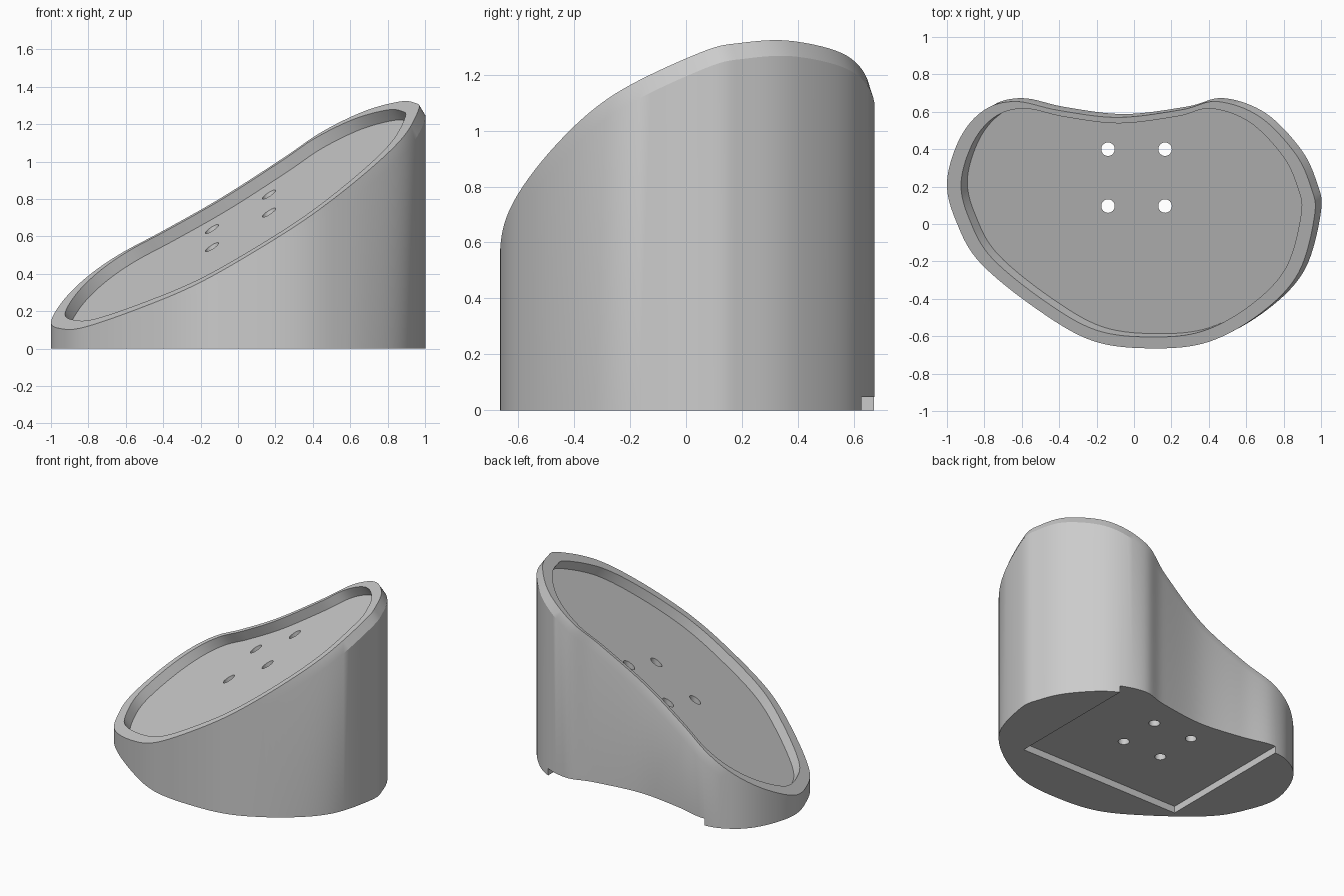
import bpy, bmesh
from mathutils import Vector

cube = bpy.data.objects.get("Cube")
if cube:
    bpy.data.objects.remove(cube, do_unlink=True)

# Tilted top plane, and the step from the tray floor up to the rim along its normal
SLOPE = Vector((0.605, 0.32))
RIM_Z = 0.678
LIP = Vector((-0.605, -0.32, 1)) * 0.056
PER_CURVE = 8


def on_plane(p):
    return Vector((p.x, p.y, RIM_Z + SLOPE.dot(p)))


def smooth_loop(points, n):
    """Closed spline through the given points."""
    pts = [Vector(p) for p in points]
    count = len(pts)
    out = []
    for i in range(count):
        a, b, c, d = (pts[(i + k) % count] for k in (-1, 0, 1, 2))
        for j in range(n):
            t = j / n
            out.append(0.5 * (2 * b + (c - a) * t + (2 * a - 5 * b + 4 * c - d) * t**2
                              + (3 * b - a - 3 * c + d) * t**3))
    return out


# Kidney outline of the rim, counter-clockwise from the right
outline = smooth_loop([
    (0.966, 0.05), (0.945, 0.20), (0.86, 0.38), (0.67, 0.575), (0.445, 0.655),
    (0.25, 0.61), (-0.085, 0.57), (-0.40, 0.607), (-0.63, 0.655), (-0.80, 0.61),
    (-0.93, 0.46), (-1.0, 0.22), (-0.945, 0.0), (-0.82, -0.21), (-0.52, -0.455),
    (-0.22, -0.625), (0.10, -0.665), (0.40, -0.63), (0.68, -0.475), (0.88, -0.26),
], PER_CURVE)

# Rings from the base, over the lip and rim, down to the tray floor
centre = Vector((0, 0.147))
base, wall_top, rim_outer, rim_inner, floor = [], [], [], [], []
for i, p in enumerate(outline):
    tangent = outline[(i + 1) % len(outline)] - outline[i - 1]
    leans_in = Vector((tangent.y, -tangent.x)).dot(LIP.xy) < 0
    wall = p - LIP.xy if leans_in else p
    wall_z = RIM_Z + SLOPE.dot(p) - LIP.z
    base.append(Vector((wall.x, wall.y, 0)))
    wall_top.append(Vector((wall.x, wall.y, wall_z)))
    rim_outer.append(on_plane(p))
    inner = on_plane(centre + (p - centre) * 0.925)
    rim_inner.append(inner)
    floor.append(inner - LIP)

bm = bmesh.new()
rings = [[bm.verts.new(v) for v in r] for r in (base, wall_top, rim_outer, rim_inner, floor)]
for low, high in zip(rings, rings[1:]):
    for i in range(len(low)):
        bm.faces.new((low[i - 1], low[i], high[i], high[i - 1]))
bm.faces.new(rings[0])
bm.faces.new(rings[-1])
bmesh.ops.recalc_face_normals(bm, faces=bm.faces)
mesh = bpy.data.meshes.new("tilted_stand")
bm.to_mesh(mesh)
bm.free()
stand = bpy.data.objects.new("tilted_stand", mesh)
bpy.context.collection.objects.link(stand)

grey = bpy.data.materials.new("plain_grey")
grey.use_nodes = True
colour = (0.6, 0.6, 0.6, 1)
grey.diffuse_color = colour
grey.node_tree.nodes["Principled BSDF"].inputs["Base Color"].default_value = colour
mesh.materials.append(grey)

# Cutters: square pocket under the base, open at the back, and four screw holes
cutters = []
bpy.ops.mesh.primitive_cube_add(size=1, location=(0.014, 0.27, -0.026))
pocket = bpy.context.object
pocket.name = "base_pocket_cutter"
pocket.scale = (1.258, 1.2, 0.148)
cutters.append(pocket)
for x in (-0.139, 0.166):
    for y in (0.096, 0.40):
        bpy.ops.mesh.primitive_cylinder_add(vertices=32, radius=0.036, depth=3, location=(x, y, 0.5))
        bpy.context.object.name = "screw_hole_cutter"
        cutters.append(bpy.context.object)

bpy.ops.object.select_all(action='DESELECT')
stand.select_set(True)
bpy.context.view_layer.objects.active = stand
for cutter in cutters:
    cutter.hide_render = True
    cutter.data.materials.append(grey)
    mod = stand.modifiers.new("cut", 'BOOLEAN')
    mod.operation = 'DIFFERENCE'
    mod.solver = 'EXACT'
    mod.object = cutter
    bpy.ops.object.modifier_apply(modifier=mod.name)
for cutter in cutters:
    bpy.data.objects.remove(cutter, do_unlink=True)

bpy.ops.object.shade_smooth_by_angle(angle=0.4)
